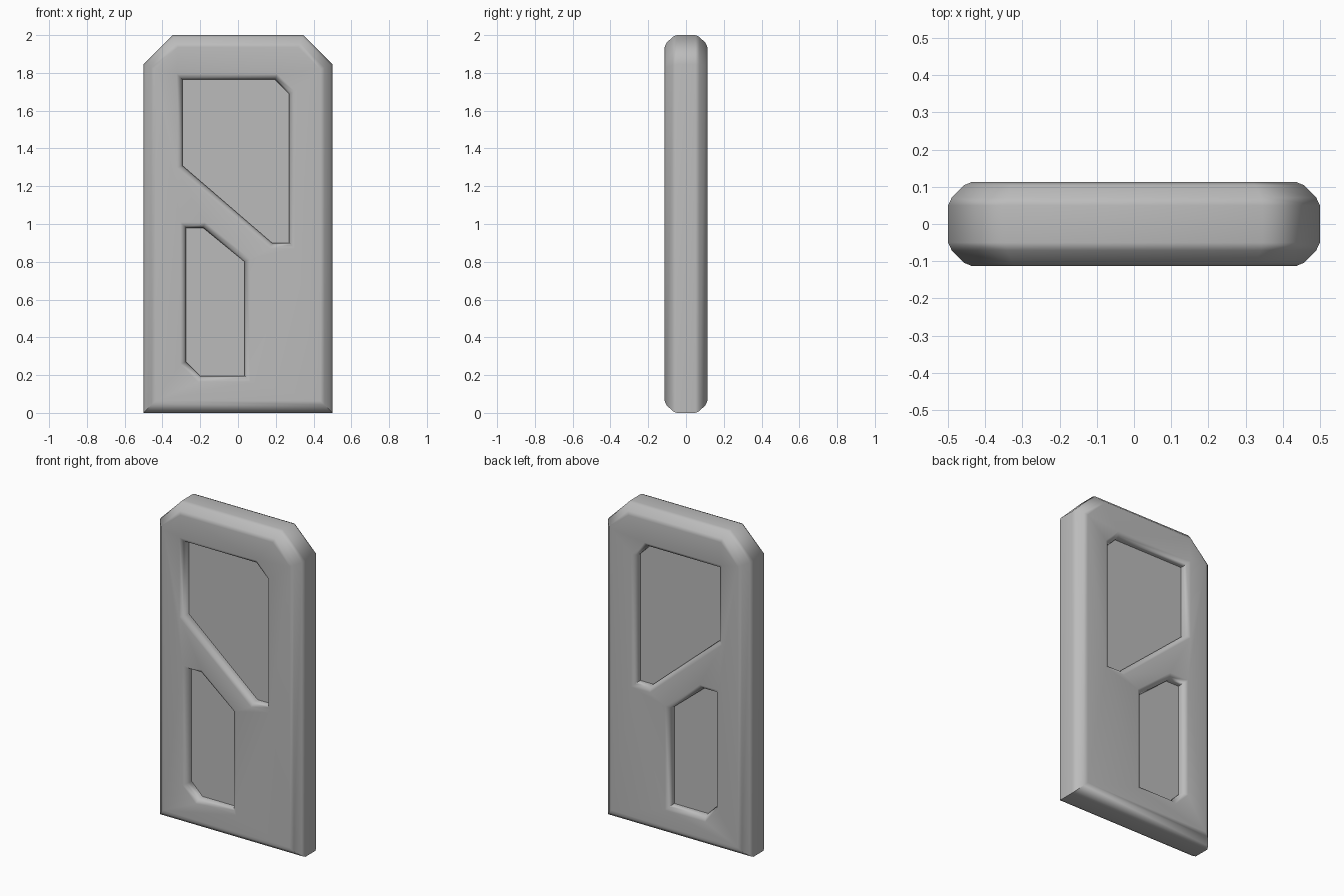
import bpy
import bmesh
import math
from mathutils import Vector

if "Cube" in bpy.data.objects:
    bpy.data.objects.remove(bpy.data.objects["Cube"], do_unlink=True)

HALF = 0.113      # half the slab thickness
PANEL = 0.064     # half the thickness of the sunken panels

grey = bpy.data.materials.new("plain grey")
grey.use_nodes = True
colour = (0.5, 0.5, 0.5, 1)
grey.diffuse_color = colour
grey.node_tree.nodes["Principled BSDF"].inputs["Base Color"].default_value = colour

# Outlines as (x, z), counter-clockwise seen from the front
slab = [(-0.5, 0), (0.5, 0), (0.5, 1.845), (0.345, 2), (-0.345, 2), (-0.5, 1.845)]
upper = [(-0.295, 1.31), (0.18, 0.9), (0.27, 0.9), (0.27, 1.69), (0.195, 1.765), (-0.295, 1.765)]
lower = [(-0.275, 0.27), (-0.2, 0.195), (0.035, 0.195), (0.035, 0.8), (-0.185, 0.98), (-0.275, 0.98)]

# Edge sections as (inward offset, distance from the middle plane)
rim = [(0, 0.05), (0.01, 0.071), (0.042, 0.104), (0.064, HALF)]
recess = [(0, PANEL - 0.01), (0, 0.08), (-0.009, 0.1), (-0.03, HALF)]


def offset(outline, d):
    """Move every edge of an outline inward by d, with mitred corners."""
    pts = [Vector(p) for p in outline]
    result = []
    for i, p in enumerate(pts):
        a = (p - pts[i - 1]).normalized()
        b = (pts[(i + 1) % len(pts)] - p).normalized()
        na, nb = Vector((-a.y, a.x)), Vector((-b.y, b.x))
        result.append(p + (na + nb) * d / (1 + na.dot(nb)))
    return result


def stack(bm, outline, section):
    """Skin an outline from front to back; return the two end loops."""
    levels = [(d, -y) for d, y in reversed(section)] + section
    rings = [[bm.verts.new((p.x, y, p.y)) for p in offset(outline, d)] for d, y in levels]
    n = len(outline)
    for r, s in zip(rings, rings[1:]):
        for i in range(n):
            j = (i + 1) % n
            bm.faces.new((r[i], r[j], s[j], s[i]))
    return rings[0], rings[-1]


def loop_edges(bm, loop):
    return [bm.edges.get((loop[i - 1], loop[i])) for i in range(len(loop))]


def finish(bm, name):
    bmesh.ops.recalc_face_normals(bm, faces=bm.faces)
    mesh = bpy.data.meshes.new(name)
    bm.to_mesh(mesh)
    bm.free()
    mesh.materials.append(grey)
    obj = bpy.data.objects.new(name, mesh)
    bpy.context.collection.objects.link(obj)
    bpy.ops.object.select_all(action='DESELECT')
    obj.select_set(True)
    bpy.context.view_layer.objects.active = obj
    bpy.ops.object.shade_smooth_by_angle(angle=math.radians(50))
    return obj


# Door slab with chamfered rim and two openings
bm = bmesh.new()
ends = [stack(bm, slab, rim), stack(bm, upper, recess), stack(bm, lower, recess)]
for side, facing in ((0, -1), (1, 1)):
    edges = [e for pair in ends for e in loop_edges(bm, pair[side])]
    bmesh.ops.triangle_fill(bm, edges=edges, use_beauty=True, use_dissolve=False,
                            normal=(0, facing, 0))
door = finish(bm, "door_slab")
weighted = door.modifiers.new("even shading", 'WEIGHTED_NORMAL')
weighted.keep_sharp = True

# Flat panels closing the openings
for name, outline in (("upper_panel", upper), ("lower_panel", lower)):
    bm = bmesh.new()
    for loop in stack(bm, offset(outline, -0.005), [(0, PANEL)]):
        bm.faces.new(loop)
    finish(bm, name)
